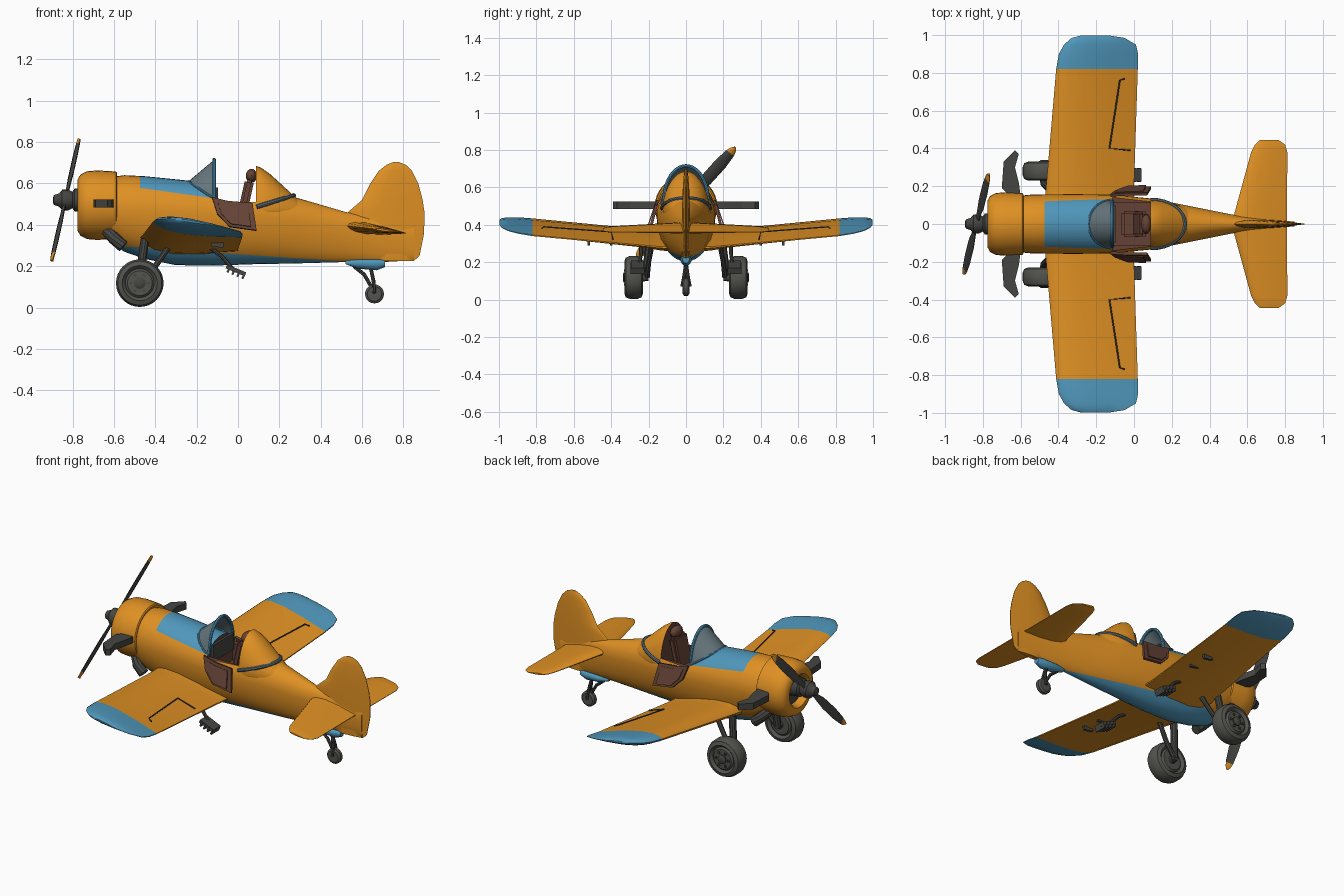
import bpy, bmesh
from math import sin, cos, pi
from mathutils import Vector, Matrix

cube = bpy.data.objects.get("Cube")
if cube:
    bpy.data.objects.remove(cube, do_unlink=True)


def material(name, rgb):
    m = bpy.data.materials.new(name)
    m.use_nodes = True
    m.diffuse_color = (*rgb, 1)
    bsdf = m.node_tree.nodes["Principled BSDF"]
    bsdf.inputs["Base Color"].default_value = (*rgb, 1)
    bsdf.inputs["Roughness"].default_value = 0.6
    return m


ORANGE = material("orange paint", (0.74, 0.28, 0.017))
BLUE = material("blue paint", (0.08, 0.31, 0.5))
DARK = material("dark metal", (0.06, 0.06, 0.055))
TIRE = material("tire grey", (0.085, 0.085, 0.075))
BROWN = material("brown leather", (0.13, 0.055, 0.036))
GLASS = material("grey glass", (0.13, 0.18, 0.2))
RAIL = material("blue grey rail", (0.1, 0.15, 0.19))


def smooth(ob, angle=0.6):
    ob.data.shade_smooth()
    ob.data.set_sharp_from_angle(angle=angle)


def finish(name, bm, mats, rule=None, mirror=False, flat=False):
    """Turn a bmesh into an object, colouring faces by a rule."""
    bmesh.ops.recalc_face_normals(bm, faces=bm.faces)
    if rule:
        for f in bm.faces:
            f.material_index = rule(f)
    me = bpy.data.meshes.new(name)
    bm.to_mesh(me)
    bm.free()
    ob = bpy.data.objects.new(name, me)
    bpy.context.collection.objects.link(ob)
    for m in mats:
        me.materials.append(m)
    if not flat:
        smooth(ob)
    if mirror:
        ob.modifiers.new("mirror", "MIRROR").use_axis = (False, True, False)
    return ob


def loft(rings, closed=True, caps=True):
    bm = bmesh.new()
    rows = [[bm.verts.new(p) for p in r] for r in rings]
    n = len(rows[0])
    for a, b in zip(rows, rows[1:]):
        for i in range(n if closed else n - 1):
            j = (i + 1) % n
            bm.faces.new((a[i], a[j], b[j], b[i]))
    if caps:
        bm.faces.new(rows[0])
        bm.faces.new(rows[-1])
    return bm


def lathe(name, centre, axis, profile, mats, rule=None, mirror=False, n=32):
    """Spin (along, radius) points around the x or y axis."""
    def point(d, r, a):
        p = (d, r * cos(a), r * sin(a)) if axis == "x" else (r * cos(a), d, r * sin(a))
        return Vector(centre) + Vector(p)
    rings = [[point(d, r, 2 * pi * i / n) for i in range(n)] for d, r in profile]
    return finish(name, loft(rings), mats, rule, mirror)


def tube(name, pts, r, mat, mirror=False, n=8):
    pts = [Vector(p) for p in pts]
    rings = []
    for i, p in enumerate(pts):
        d = pts[min(i + 1, len(pts) - 1)] - pts[max(i - 1, 0)]
        q = d.to_track_quat("Z", "Y")
        rings.append([p + q @ Vector((r * cos(2 * pi * k / n), r * sin(2 * pi * k / n), 0)) for k in range(n)])
    return finish(name, loft(rings), [mat], None, mirror)


def prism(name, pts, offset, mat, mirror=False):
    moved = [Vector(p) + Vector(offset) for p in pts]
    return finish(name, loft([pts, moved]), [mat], None, mirror, flat=True)


def box(name, centre, size, mat, tilt=0, bevel=0, mirror=False):
    bm = bmesh.new()
    mx = Matrix.Translation(centre) @ Matrix.Rotation(tilt, 4, "Y") @ Matrix.Diagonal((*size, 1))
    bmesh.ops.create_cube(bm, size=1, matrix=mx)
    if bevel:
        bmesh.ops.bevel(bm, geom=bm.edges[:], offset=bevel, segments=2, affect="EDGES")
    return finish(name, bm, [mat], None, mirror)


def body_ring(x, top, low, w, mid, n=36):
    ring = []
    for i in range(n):
        s, c = sin(2 * pi * i / n), cos(2 * pi * i / n)
        ring.append((x, w * c, mid + s * ((top - mid) if s > 0 else (mid - low))))
    return ring


def foil_ring(span, le, te, h_le, h_te, t, upright=False):
    shape = [(0, 0), (.04, .45), (.15, .85), (.35, 1), (.65, .7), (1, .08)]
    pts = [(u, s) for u, s in shape] + [(u, -s) for u, s in shape[:0:-1]]
    ring = [(le + (te - le) * u, h_le + (h_te - h_le) * u + t * s) for u, s in pts]
    return [(x, h, span) if upright else (x, span, h) for x, h in ring]


# Fuselage: x, top, bottom, half width, widest height
body = [(-.62, .63, .32, .145, .48), (-.55, .64, .27, .155, .475), (-.45, .635, .235, .157, .47),
        (-.3, .62, .205, .158, .46), (-.115, .6, .203, .155, .45), (.09, .585, .21, .135, .44),
        (.27, .535, .213, .1, .42), (.52, .462, .22, .05, .38), (.7, .43, .22, .027, .35), (.85, .4, .228, .012, .33)]
bm = loft([body_ring(*s) for s in body])
belly, deck = Vector((.07, 0, 1)), Vector((.14, 0, 1))
for co, no in (((0, 0, .258), belly), ((-.47, 0, .578), deck), ((-.475, 0, 0), (1, 0, 0))):
    bmesh.ops.bisect_plane(bm, geom=bm.verts[:] + bm.edges[:] + bm.faces[:], plane_co=co, plane_no=no)


def hull_paint(f):
    c = f.calc_center_median()
    under = belly.dot(c) < .258
    panel = -.475 < c.x < -.115 and deck.dot(c) > deck.dot(Vector((-.47, 0, .578)))
    return int(under or panel)


hull = finish("fuselage", bm, [ORANGE, BLUE], hull_paint)

# Cockpit opening cut through the sides, then a deeper well
cutters = [box("opening_cutter", (-.0125, 0, .61), (.205, .5, .2), BROWN),
           box("well_cutter", (-.0125, 0, .5), (.203, .22, .22), BROWN)]
bpy.context.view_layer.objects.active = hull
for c in cutters:
    mod = hull.modifiers.new("cut", "BOOLEAN")
    mod.operation, mod.solver, mod.object = "DIFFERENCE", "EXACT", c
    mod.material_mode = "TRANSFER"
    bpy.ops.object.modifier_apply(modifier=mod.name)
for c in cutters:
    bpy.data.objects.remove(c, do_unlink=True)
smooth(hull)

# Headrest fairing behind the cockpit
hump = [(.088, .685, .122), (.11, .677, .126), (.15, .65, .122), (.2, .605, .11), (.26, .55, .09), (.32, .5, .06)]
finish("headrest_fairing", loft([body_ring(x, t, .42, w, .47) for x, t, w in hump]), [ORANGE, BROWN],
       lambda f: int(f.normal.x < -.9))
rail = []
for i in range(17):
    a = pi * i / 16 - pi / 2
    x = .09 + .18 * cos(a)
    z = .487 + .055 * cos(a)
    rail.append((x, .128 * sin(a), z))
tube("canopy_rail", rail, .011, RAIL)

# Engine cowling, engine face and spinner
lathe("cowling", (0, 0, .495), "x", [(-.6, .12), (-.585, .155), (-.59, .163), (-.68, .168), (-.73, .164),
      (-.762, .148), (-.775, .125), (-.775, .1), (-.76, .09), (-.73, .088)], [ORANGE, DARK],
      lambda f: int(f.normal.x < -.99 and f.calc_center_median().x > -.75))
lathe("spinner", (0, 0, .52), "x", [(-.73, .06), (-.79, .055), (-.8, .04), (-.82, .05), (-.85, .05),
      (-.865, .032), (-.89, .024), (-.895, .012)], [DARK], n=20)

# Propeller: flat tapered blades with painted tips
axis = Vector((.065, .26, .29)).normalized()
side = Vector((.35, -.75, .55))
side = (side - axis * side.dot(axis)).normalized()
thick = axis.cross(side)
for label, sign in (("upper", 1), ("lower", -1)):
    rings = []
    for d, w in ((.02, .018), (.08, .02), (.16, .035), (.28, .036), (.36, .027), (.385, .018), (.4, .006)):
        c = Vector((-.835, 0, .52)) + axis * d * sign
        rings.append([c + side * w * cos(k * pi / 4) + thick * .008 * sin(k * pi / 4) for k in range(8)])
    finish(label + "_propeller_blade", loft(rings), [DARK, ORANGE],
           lambda f: int(abs((f.calc_center_median() - Vector((-.835, 0, .52))).dot(axis)) > .36))

# Wings with blue tips
wing = [(.04, -.48, .0, .335, .275, .062), (.15, -.47, .0, .34, .28, .052), (.2, -.465, .0, .345, .285, .044),
        (.82, -.412, .02, .415, .342, .035), (.9, -.398, .022, .424, .355, .031), (.95, -.37, .01, .428, .368, .024),
        (.985, -.33, -.05, .43, .385, .015), (.998, -.28, -.13, .425, .4, .005)]
finish("wings", loft([foil_ring(*s) for s in wing]), [ORANGE, BLUE],
       lambda f: int(f.calc_center_median().y > .82), mirror=True)
tube("aileron_gap", [(-.02, .39, .322), (-.13, .4, .362), (-.075, .76, .389), (-.05, .77, .38)], .004, DARK, True, 6)
for i, y in enumerate((.4, .52)):
    box(f"aileron_hinge_{i}", (-.1, y, .305), (.06, .015, .025), DARK, .15, mirror=True)

# Tail surfaces
tail = [(.0, .5, .81, .395, .36, .03), (.05, .53, .81, .395, .36, .026), (.38, .62, .812, .385, .36, .014),
        (.42, .64, .8, .382, .362, .011), (.445, .665, .765, .38, .366, .005)]
finish("tailplane", loft([foil_ring(*s) for s in tail]), [ORANGE], mirror=True)
fin = [(.225, .68, .85, .016), (.25, .64, .878, .018), (.36, .6, .9, .022), (.46, .53, .902, .022), (.52, .6, .893, .02),
       (.6, .64, .872, .017), (.66, .68, .842, .012), (.69, .718, .812, .008), (.703, .75, .78, .003)]
finish("fin_and_rudder", loft([foil_ring(z, a, b, 0, 0, t, True) for z, a, b, t in fin]), [ORANGE])

# Windscreen with blue arch
angles = [pi * i / 20 for i in range(21)]
arch = [(-.115, .118 * cos(a), .53 + .185 * sin(a)) for a in angles]
foot = [(-.115 - .125 * sin(a), .128 * cos(a), .525 + .085 * sin(a)) for a in angles]
finish("windscreen", loft([arch, foot], closed=False, caps=False), [GLASS])
tube("windscreen_arch", arch, .009, BLUE)
tube("windscreen_sill", foot, .006, BLUE)
box("instrument_panel", (-.105, 0, .53), (.015, .2, .1), DARK)

# Seat, headrest and folded side doors
box("seat_back", (.035, 0, .52), (.045, .13, .2), BROWN, .22, .012)
box("seat_cushion", (-.015, 0, .43), (.1, .14, .05), BROWN, 0, .012)
bm = bmesh.new()
bmesh.ops.create_uvsphere(bm, u_segments=16, v_segments=10, radius=1,
                          matrix=Matrix.Translation((.065, 0, .637)) @ Matrix.Diagonal((.027, .05, .034, 1)))
finish("headrest", bm, [BROWN])
outline = [(-.125, .53), (-.05, .512), (.07, .502), (.09, .37), (-.04, .388), (-.1, .45)]
prism("side_doors", [(x, .145 + (.53 - z) * .25, z) for x, z in outline], (0, .014, .004), BROWN, True)
prism("door_panels", [(x * .75 - .004, .161 + (.53 - z) * .25, .45 + (z - .45) * .75) for x, z in outline],
      (0, .006, .002), BROWN, True)

# Nose side pods and lower exhausts
pod = [(-.6, .15), (-.66, .15), (-.70, .19), (-.69, .33), (-.63, .39), (-.61, .37), (-.63, .3), (-.61, .22)]
prism("nose_side_pods", [(x, y, .485) for x, y in pod], (0, 0, .038), DARK, True)
tube("exhaust_pipes", [(-.63, .09, .37), (-.6, .12, .335), (-.555, .125, .295)], .03, DARK, True, 10)

# Main wheels and struts
wheel = [(-.045, .03), (-.045, .06), (-.035, .07), (-.05, .085), (-.042, .106), (-.02, .115),
         (.02, .115), (.042, .106), (.05, .085), (.035, .07), (.045, .06), (.045, .03)]
lathe("main_wheels", (-.475, .28, .118), "y", wheel, [TIRE], mirror=True)
lathe("wheel_hubs", (-.475, .28, .118), "y", [(-.06, .022), (.052, .028), (.058, .018)], [DARK], mirror=True, n=12)
for i in range(6):
    a = i * pi / 3
    box(f"hub_bolt_{i}", (-.475 + .043 * cos(a), .327, .118 + .043 * sin(a)), (.012, .01, .012), DARK, mirror=True)
tube("main_struts", [(-.45, .19, .33), (-.465, .205, .22), (-.475, .215, .118)], .021, DARK, True, 10)
tube("rear_struts", [(-.33, .18, .3), (-.4, .2, .2), (-.465, .21, .125)], .014, DARK, True)
tube("axles", [(-.475, .2, .118), (-.475, .28, .118)], .018, DARK, True)

# Boarding steps below the wing
tube("step_arms", [(-.15, .24, .3), (-.08, .24, .25), (-.02, .25, .18)], .01, DARK, True)
box("step_pads", (-.01, .26, .18), (.1, .07, .02), DARK, .4, mirror=True)
for i in range(4):
    box(f"step_ridge_{i}", (-.045 + i * .024, .26, .183 - i * .0101), (.01, .075, .03), DARK, .4, mirror=True)

# Tail wheel, fork and fairing
finish("tail_fairing", loft([body_ring(x, .235, low, w, .215, 16) for x, low, w in
       ((.52, .21, .015), (.58, .188, .03), (.67, .18, .03), (.71, .195, .018))]), [BLUE])
tube("tail_strut", [(.56, .2, ), (.62, .15), (.66, .08)] and [(.56, 0, .2), (.61, 0, .16), (.645, 0, .1)], .009, DARK)
tube("tail_fork", [(.64, 0, .2), (.655, .01, .13), (.66, .022, .07)], .009, DARK, True)
lathe("tail_wheel", (.66, 0, .066), "y", [(-.018, .02), (-.018, .035), (-.01, .046), (.01, .046), (.018, .035),
      (.018, .02)], [TIRE], n=20)
